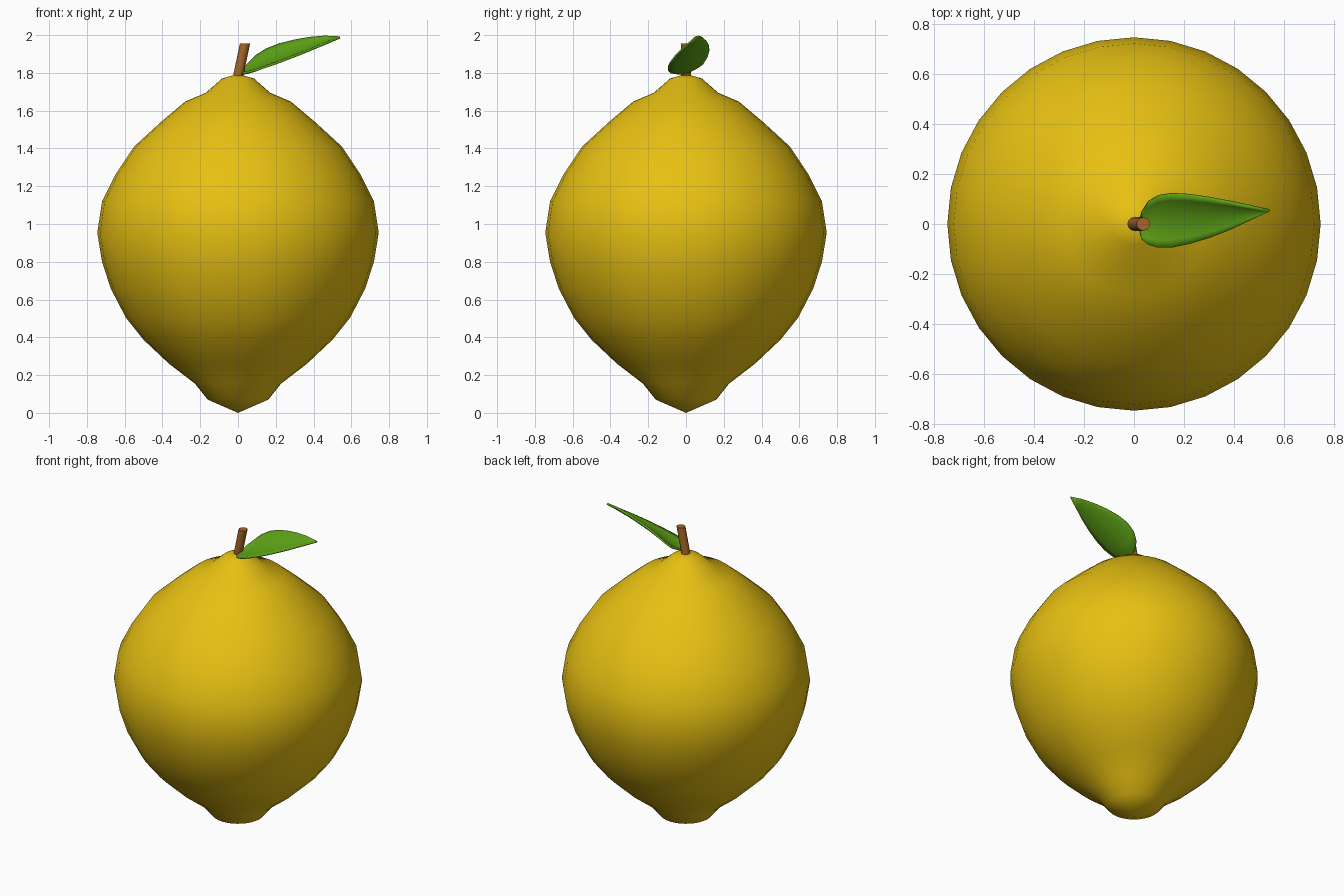
import bpy, bmesh, math
from mathutils import Vector

if "Cube" in bpy.data.objects:
    bpy.data.objects.remove(bpy.data.objects["Cube"])


def material(name, rgb):
    m = bpy.data.materials.new(name)
    m.diffuse_color = (*rgb, 1)
    m.use_nodes = True
    m.node_tree.nodes["Principled BSDF"].inputs["Base Color"].default_value = m.diffuse_color
    return m


def finish(name, bm, mat, angle=60):
    bmesh.ops.remove_doubles(bm, verts=bm.verts, dist=0.0005)
    bmesh.ops.recalc_face_normals(bm, faces=bm.faces)
    me = bpy.data.meshes.new(name)
    bm.to_mesh(me)
    bm.free()
    ob = bpy.data.objects.new(name, me)
    bpy.context.collection.objects.link(ob)
    me.materials.append(mat)
    bpy.ops.object.select_all(action='DESELECT')
    ob.select_set(True)
    bpy.context.view_layer.objects.active = ob
    bpy.ops.object.shade_smooth_by_angle(angle=math.radians(angle))
    return ob


def skin(bm, rows, closed):
    # Bridge equal-length rows of points with quads
    vs = [[bm.verts.new(p) for p in r] for r in rows]
    n = len(vs[0])
    for a, b in zip(vs, vs[1:]):
        for i in range(n if closed else n - 1):
            j = (i + 1) % n
            bm.faces.new((a[i], a[j], b[j], b[i]))
    return vs


def ring(cx, z, r, n):
    return [Vector((cx + r * math.cos(2 * math.pi * i / n),
                    r * math.sin(2 * math.pi * i / n), z)) for i in range(n)]


yellow = material("lemon yellow", (0.80, 0.53, 0.006))
green = material("leaf green", (0.11, 0.36, 0.008))
brown = material("stem brown", (0.37, 0.13, 0.02))

# Fruit: lathed profile with a nipple at both ends
profile = [(0, 0), (0.16, 0.07), (0.228, 0.155), (0.365, 0.26), (0.50, 0.387),
           (0.593, 0.503), (0.673, 0.657), (0.72, 0.80), (0.745, 0.954),
           (0.72, 1.118), (0.65, 1.26), (0.55, 1.41), (0.408, 1.54),
           (0.28, 1.648), (0.17, 1.695), (0.085, 1.77), (0, 1.795)]
bm = bmesh.new()
skin(bm, [ring(0, z, r, 32) for r, z in profile], True)
finish("fruit", bm, yellow)

# Stem: short leaning peg with level ends
bm = bmesh.new()
ends = skin(bm, [ring(-0.001, 1.775, 0.027, 12), ring(0.037, 1.955, 0.027, 12)], True)
bm.faces.new(ends[0])
bm.faces.new(ends[1])
finish("stem", bm, brown, 40)

# Leaf: cupped blade between an upper and a lower edge (x, y up, z up, y low, z low)
edges = [(0.022, 0.010, 1.803, -0.012, 1.798), (0.030, 0.045, 1.825, -0.060, 1.800),
         (0.055, 0.088, 1.850, -0.082, 1.804), (0.095, 0.112, 1.890, -0.094, 1.815),
         (0.150, 0.120, 1.925, -0.094, 1.834), (0.220, 0.116, 1.953, -0.080, 1.858),
         (0.300, 0.104, 1.973, -0.056, 1.889), (0.380, 0.089, 1.987, -0.025, 1.921),
         (0.460, 0.072, 1.994, 0.013, 1.954), (0.540, 0.054, 1.990, 0.050, 1.988)]
rows = []
for x, yu, zu, yl, zl in edges:
    up, low = Vector((x, yu, zu)), Vector((x, yl, zl))
    w = up - low
    down = Vector((0, w.z, -w.y))      # underside direction, as long as the width
    rows.append([low + w * t + down * 0.45 * t * (1 - t)
                 for t in [k / 8 for k in range(9)]])
bm = bmesh.new()
skin(bm, rows, False)
leaf = finish("leaf", bm, green)
sol = leaf.modifiers.new("thickness", 'SOLIDIFY')
sol.thickness = 0.012
sol.offset = 0
